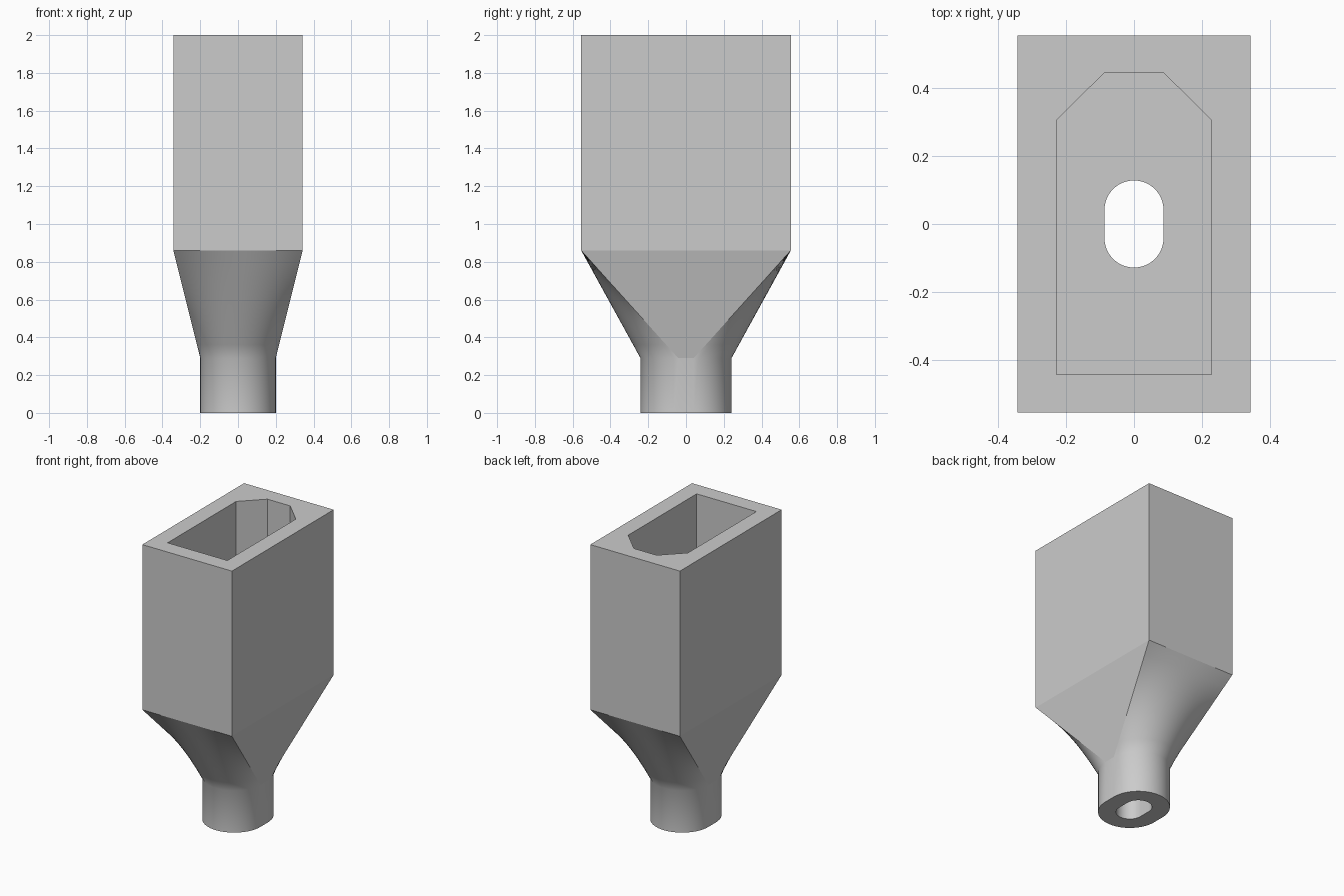
import bpy
import bmesh
from math import pi, cos, sin

if "Cube" in bpy.data.objects:
    bpy.data.objects.remove(bpy.data.objects["Cube"], do_unlink=True)

ARC = 24                        # segments in each rounded end
HALF_X, HALF_Y = 0.342, 0.555   # rectangular body
COLLAR_TOP, BODY_BOTTOM, TOP = 0.29, 0.86, 2.0
POCKET_FLOOR = 0.86
STRAIGHT = 0.041                # half length of the slot's straight sides


def slot(radius):
    """Slot outline: back arc, then front arc, counter-clockwise."""
    points = []
    for side in (0, 1):
        for i in range(ARC + 1):
            a = pi * (side + i / ARC)
            points.append((radius * cos(a), radius * sin(a) + STRAIGHT * (1 - 2 * side)))
    return points


def rectangle():
    """Body outline, with points matched one to one with the slot."""
    points = []
    for s in (1, -1):
        for i in range(ARC + 1):
            points.append((s * HALF_X * (1 - 2 * i / ARC), s * HALF_Y))
    return points


def blend(a, b, t):
    return [(p[0] + (q[0] - p[0]) * t, p[1] + (q[1] - p[1]) * t) for p, q in zip(a, b)]


bm = bmesh.new()


def ring(points, z):
    return [bm.verts.new((x, y, z)) for x, y in points]


def bridge(low, high, smooth=lambda i: False):
    n = len(low)
    for i in range(n):
        j = (i + 1) % n
        face = bm.faces.new((low[i], low[j], high[j], high[i]))
        face.smooth = smooth(i)


def fill_between(outer, inner):
    edges = [bm.edges.get((r[i - 1], r[i])) for r in (outer, inner) for i in range(len(r))]
    bmesh.ops.triangle_fill(bm, edges=edges, use_beauty=True)


# Collar
collar, body = slot(0.2), rectangle()
base = ring(collar, 0)
current = ring(collar, COLLAR_TOP)
bridge(base, current, lambda i: True)

# Funnel: curved ends, flat sides
STEPS = 8
for k in range(1, STEPS + 1):
    t = k / STEPS
    above = ring(blend(collar, body, t), COLLAR_TOP + (BODY_BOTTOM - COLLAR_TOP) * t)
    bridge(current, above, lambda i: i % (ARC + 1) != ARC)
    current = above

# Rectangular body
rim = ring(body, TOP)
bridge(current, rim)

# Pocket with two chamfered back corners
pocket = [(-0.228, -0.442), (0.228, -0.442), (0.228, 0.305),
          (0.087, 0.445), (-0.087, 0.445), (-0.228, 0.305)]
floor, mouth = ring(pocket, POCKET_FLOOR), ring(pocket, TOP)
bridge(floor, mouth)

# Outlet bore
bore = slot(0.087)
bore_low, bore_high = ring(bore, 0), ring(bore, POCKET_FLOOR)
bridge(bore_low, bore_high, lambda i: True)

# Flat rims and pocket floor
fill_between(rim, mouth)
fill_between(floor, bore_high)
fill_between(base, bore_low)
bmesh.ops.recalc_face_normals(bm, faces=bm.faces[:])

# Keep the hard edges crisp
for edge in bm.edges:
    if len(edge.link_faces) == 2 and edge.calc_face_angle() > 0.6:
        edge.smooth = False

mesh = bpy.data.meshes.new("hopper_body")
bm.to_mesh(mesh)
bm.free()
hopper = bpy.data.objects.new("hopper_body", mesh)
bpy.context.collection.objects.link(hopper)

# Grey finish
grey = bpy.data.materials.new("plain_grey")
grey.use_nodes = True
colour = (0.6, 0.6, 0.6, 1)
grey.diffuse_color = colour
grey.node_tree.nodes["Principled BSDF"].inputs["Base Color"].default_value = colour
mesh.materials.append(grey)
